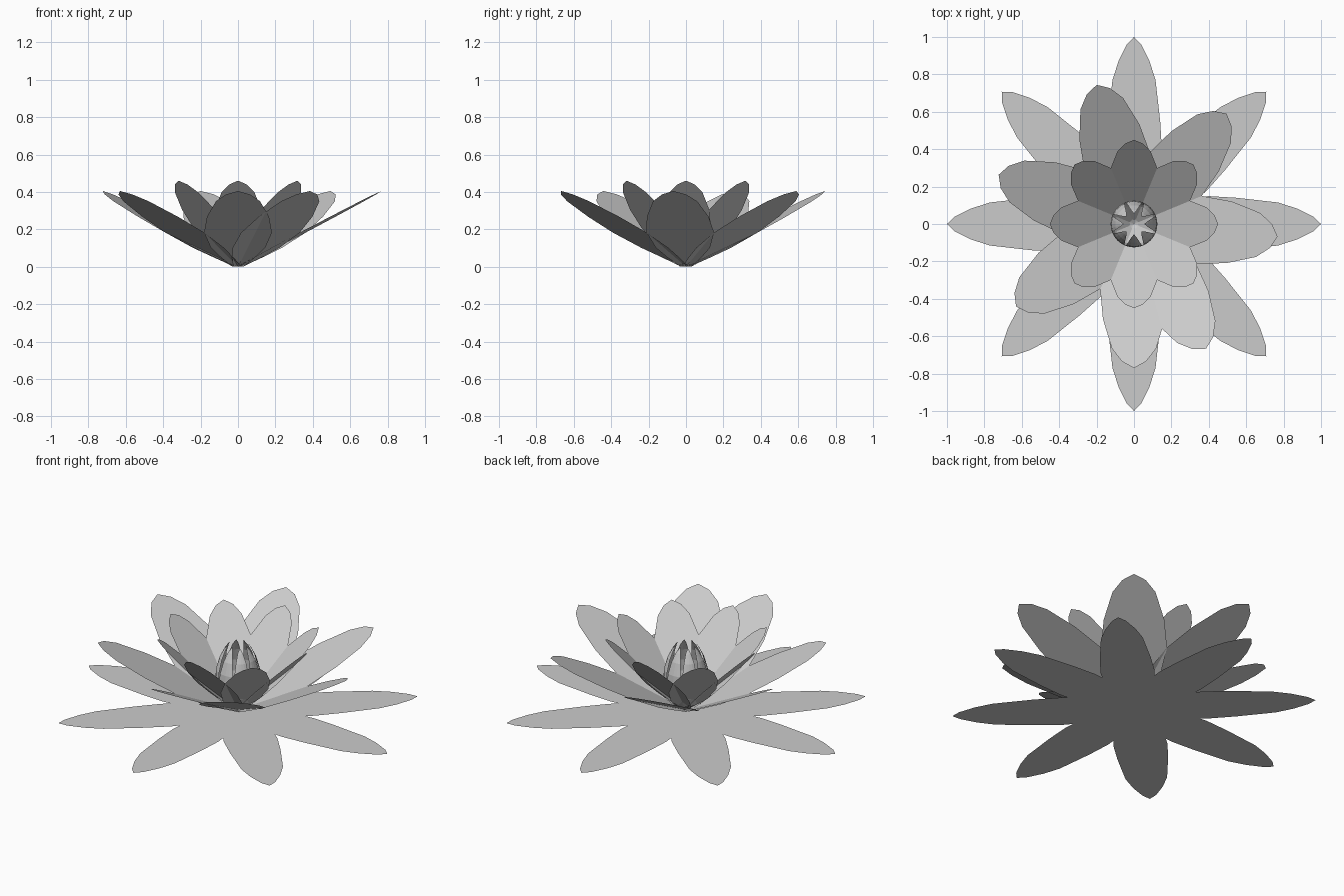
import bpy, bmesh
from math import sin, cos, radians, hypot, atan2

if "Cube" in bpy.data.objects:
    bpy.data.objects.remove(bpy.data.objects["Cube"])


def make_object(name, bm):
    mesh = bpy.data.meshes.new(name)
    bm.to_mesh(mesh)
    bm.free()
    bpy.context.collection.objects.link(bpy.data.objects.new(name, mesh))


def flat_petal(name, angle, reach, height, profile):
    """Flat leaf-shaped blade; profile = (fraction of length, half width)."""
    length, tilt, a = hypot(reach, height), atan2(height, reach), radians(angle)
    outline = [(t, w) for t, w in profile]
    outline += [(1, 0)] + [(t, -w) for t, w in reversed(profile)]
    bm = bmesh.new()
    verts = []
    for t, w in outline:
        d, z = t * length * cos(tilt), t * length * sin(tilt)
        verts.append(bm.verts.new((d * cos(a) + w * sin(a), d * sin(a) - w * cos(a), z)))
    bm.faces.new(verts)
    make_object(name, bm)


def bud_petal(name, angle, rows):
    """Cupped petal; rows = (radius, height, half angle in degrees)."""
    bm = bmesh.new()
    grid = []
    for r, z, half in rows:
        grid.append([bm.verts.new((r * cos(radians(angle + k * half)),
                                   r * sin(radians(angle + k * half)), z))
                     for k in (-1, -0.5, 0, 0.5, 1)])
    for low, high in zip(grid, grid[1:]):
        for i in range(4):
            bm.faces.new((low[i], low[i + 1], high[i + 1], high[i]))
    bmesh.ops.remove_doubles(bm, verts=bm.verts, dist=0.0005)
    make_object(name, bm)


OUTER = [(0, .03), (.12, .09), (.25, .135), (.4, .149), (.55, .14), (.77, .115), (.87, .083), (.96, .038)]
MIDDLE = [(0, .03), (.12, .09), (.25, .145), (.45, .181), (.66, .166), (.865, .118), (.955, .064)]
INNER = [(0, .03), (.12, .07), (.25, .105), (.45, .133), (.66, .125), (.865, .088), (.955, .048)]
BUD = [(0, .01, 24), (.07, .05, 24), (.11, .11, 24), (.125, .18, 23),
       (.12, .25, 20), (.1, .32, 17), (.075, .37, 12), (.055, .4, 0)]

# Open outer ring lying flat, tilted inner ring and closed bud
for i in range(8):
    flat_petal(f"outer_petal_{i}", 45 * i, 1, 0, OUTER)
    flat_petal(f"inner_petal_{i}", 45 * i, .45, .46, INNER)
    bud_petal(f"bud_petal_{i}", 45 * i, BUD)

# Middle ring, unevenly closed with a 55 degree step
for i in range(7):
    flat_petal(f"middle_petal_{i}", 270 - 55 * i, .77, .405, MIDDLE)
